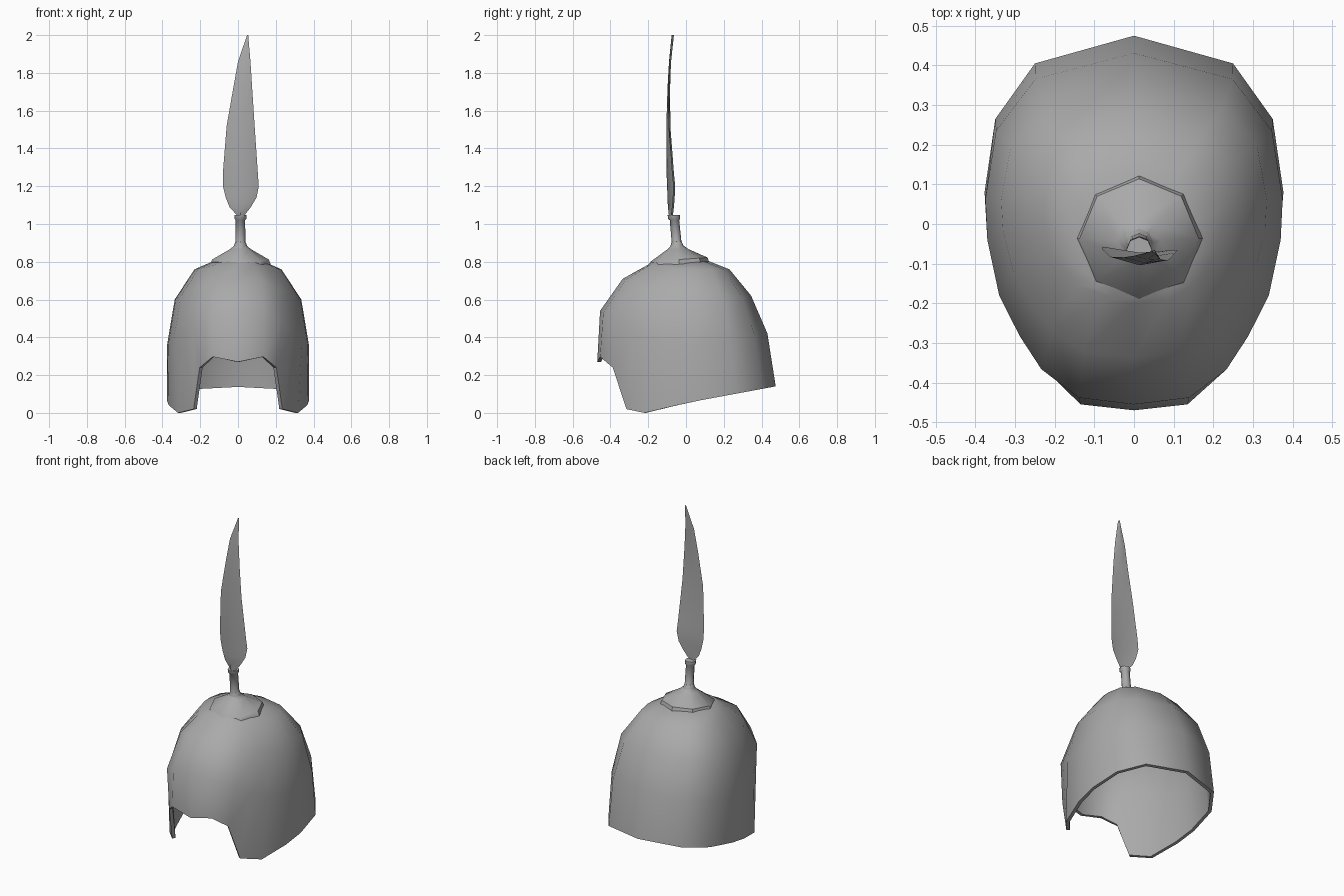
import bpy, math

if "Cube" in bpy.data.objects:
    bpy.data.objects.remove(bpy.data.objects["Cube"])

mat = bpy.data.materials.new("plain grey metal")
mat.diffuse_color = (0.4, 0.4, 0.4, 1)
mat.use_nodes = True
mat.node_tree.nodes["Principled BSDF"].inputs["Base Color"].default_value = mat.diffuse_color


def loft(name, rings, angle, bottom=None, top=True, solid=0):
    """Join closed rings of points with quads, optionally closing the ends."""
    n = len(rings[0])
    verts = [p for r in rings for p in r]
    faces = [(a * n + i, a * n + (i + 1) % n, (a + 1) * n + (i + 1) % n, (a + 1) * n + i)
             for a in range(len(rings) - 1) for i in range(n)]
    if bottom:
        faces.append(tuple(reversed(range(n))))
    if top:
        verts.append(tuple(sum(p[k] for p in rings[-1]) / n for k in range(2))
                     + (max(p[2] for p in rings[-1]) + (0.03 if solid else 0),))
        base = (len(rings) - 1) * n
        faces += [(base + i, base + (i + 1) % n, len(verts) - 1) for i in range(n)]
    me = bpy.data.meshes.new(name)
    me.from_pydata(verts, [], faces)
    me.materials.append(mat)
    ob = bpy.data.objects.new(name, me)
    bpy.context.collection.objects.link(ob)
    bpy.ops.object.select_all(action='DESELECT')
    ob.select_set(True)
    bpy.context.view_layer.objects.active = ob
    if solid:
        m = ob.modifiers.new("thickness", 'SOLIDIFY')
        m.thickness = solid
        m.offset = -1
        bpy.ops.object.modifier_apply(modifier=m.name)
    bpy.ops.object.shade_smooth_by_angle(angle=math.radians(angle))
    return ob


def mirror(half):
    """Right half outline, front to back, completed with the left half."""
    return half + [(-p[0],) + tuple(p[1:]) for p in reversed(half[1:-1])]


# Helmet shell: plan outline, shaped lower rim (brow, cheek guards, nape), then dome rings
plan = [(0, -.475), (.14, -.457), (.235, -.38), (.29, -.29), (.342, -.18),
        (.372, -.03), (.377, .08), (.35, .265), (.25, .405), (0, .475)]
rim = [(0, -.47, .27), (.135, -.455, .297), (.203, -.388, .24), (.235, -.315, .02),
       (.318, -.22, 0), (.366, -.05, .04)]
rim += [(x, y, .01 + (y + .23) * .185) for x, y in plan[6:]]

# half width, y centre, half depth, z at front / side / back
levels = [(.375, -.012, .443, .54, .36, .42),
          (.335, .005, .34, .71, .60, .62),
          (.23, .015, .215, .785, .76, .76),
          (.15, -.03, .16, .795, .795, .80)]
rings = [mirror(rim)]
for w, yc, d, zf, zs, zb in levels:
    ring = []
    for x, y in plan:
        s = y / .475
        ring.append((x / .377 * w, yc + s * d, zs + ((zf if s < 0 else zb) - zs) * s * s))
    rings.append(mirror(ring))
loft("helmet_shell", rings, 40, solid=0.02)


# Crown plate and plume socket: one turned profile, leaning slightly forward
def turned(r, z, y, n=8, tilt=0.0):
    return [(.013 + r * math.cos(t), y + r * math.sin(t), z + tilt * r * math.sin(t))
            for t in (2 * math.pi * i / n for i in range(n))]


loft("crown_plate", [turned(.16, .787, -.036, 8, .04), turned(.15, .812, -.036, 8, .07),
                     turned(.055, .867, -.042), turned(.033, .885, -.046),
                     turned(.026, .91, -.05)], 40, bottom=True)
loft("plume_socket", [turned(.038, .875, -.046), turned(.032, .893, -.048),
                      turned(.026, .905, -.05), turned(.025, 1.02, -.061),
                      turned(.032, 1.028, -.063), turned(.032, 1.047, -.065)], 45, bottom=True)

# Plume: thin blade with a forward ridge (z, left x, right x, ridge y, edge y)
blade = [(1.04, 0, .03, -.09, -.07), (1.09, -.045, .068, -.096, -.064),
         (1.14, -.065, .098, -.098, -.06), (1.20, -.08, .11, -.10, -.057),
         (1.27, -.08, .105, -.103, -.064), (1.52, -.06, .088, -.104, -.083),
         (1.72, -.025, .075, -.098, -.084), (1.86, 0, .066, -.09, -.08),
         (2.0, .048, .054, -.072, -.068)]
loft("plume", [[(l, e, z), ((l + r) / 2, f, z), (r, e - .008, z), ((l + r) / 2, (f + e) / 2 + .006, z)]
               for z, l, r, f, e in blade], 60, bottom=True)
